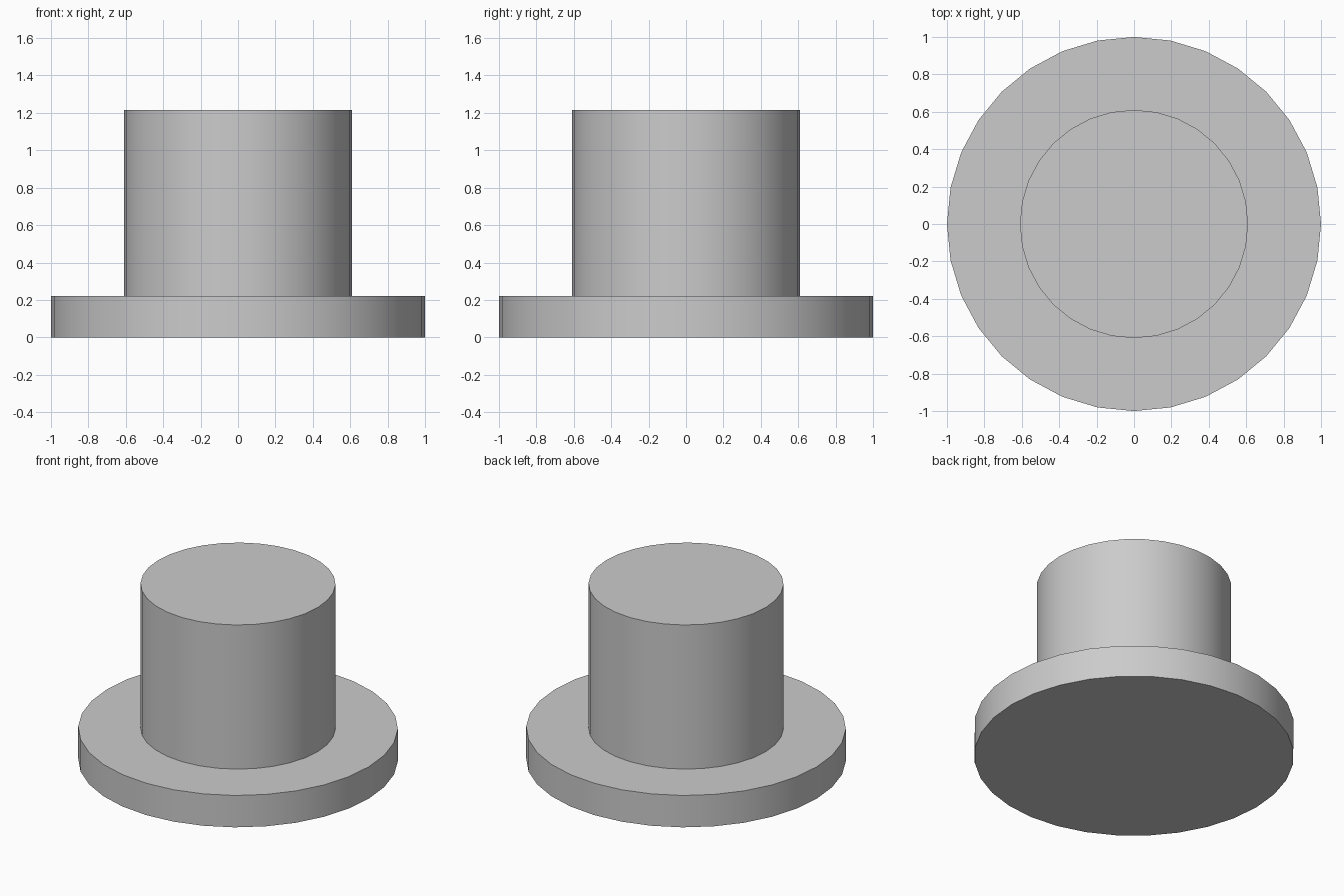
import bpy, bmesh
from math import cos, sin, tau, radians

if "Cube" in bpy.data.objects:
    bpy.data.objects.remove(bpy.data.objects["Cube"])

SIDES = 32
# outline of brim and crown: (radius, height), bottom to top
PROFILE = [(1.0, 0.0), (1.0, 0.22), (0.61, 0.22), (0.61, 1.215)]

bm = bmesh.new()
rings = [[bm.verts.new((r * cos(tau * i / SIDES), r * sin(tau * i / SIDES), z))
          for i in range(SIDES)] for r, z in PROFILE]

# brim side, brim top and crown side
for low, high in zip(rings, rings[1:]):
    for i in range(SIDES):
        j = (i + 1) % SIDES
        bm.faces.new((low[i], low[j], high[j], high[i]))

# flat underside and crown top
bm.faces.new(rings[0][::-1])
bm.faces.new(rings[-1])

mesh = bpy.data.meshes.new("top_hat")
bm.to_mesh(mesh)
bm.free()
hat = bpy.data.objects.new("top_hat", mesh)
bpy.context.collection.objects.link(hat)

# smooth walls with crisp rims
bpy.context.view_layer.objects.active = hat
hat.select_set(True)
bpy.ops.object.shade_smooth_by_angle(angle=radians(30))
